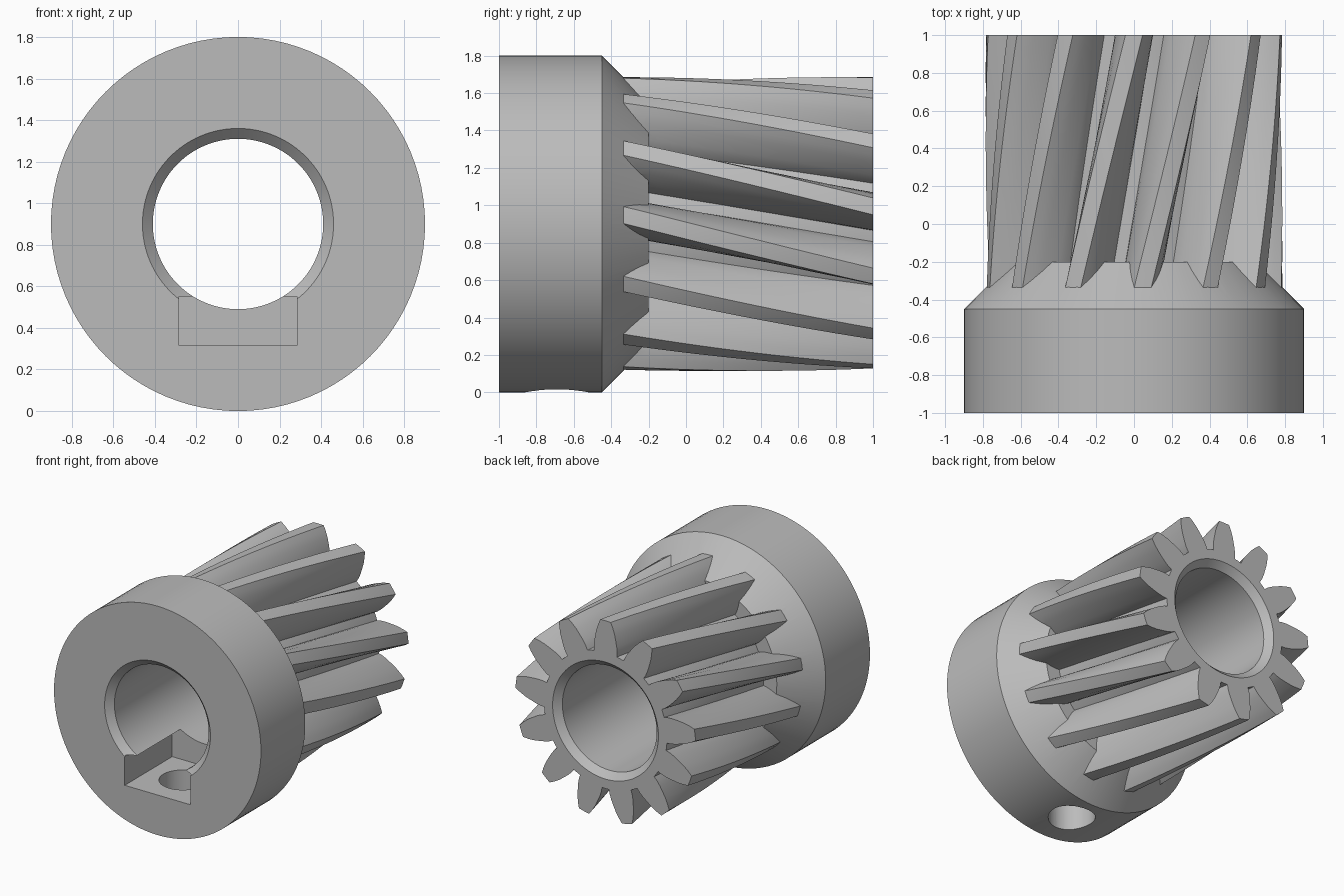
import bpy, bmesh
from math import sin, cos, pi, radians

if "Cube" in bpy.data.objects:
    bpy.data.objects.remove(bpy.data.objects["Cube"], do_unlink=True)

AXIS_Z = 0.9          # height of the shaft axis, which runs along y
TEETH = 13
TWIST = radians(18.2)  # helix turn per unit of length

steel = bpy.data.materials.new("plain_grey_steel")
steel.use_nodes = True
GREY = (0.5, 0.5, 0.5, 1)
steel.diffuse_color = GREY
steel.node_tree.nodes["Principled BSDF"].inputs["Base Color"].default_value = GREY


def polar(angle, r, y):
    """Point at an angle measured from straight up towards +x."""
    return (r * sin(angle), y, AXIS_Z + r * cos(angle))


def loft(name, rings):
    """Closed solid through equal-length rings of points."""
    bm = bmesh.new()
    loops = [[bm.verts.new(p) for p in ring] for ring in rings]
    n = len(loops[0])
    for a, b in zip(loops, loops[1:]):
        for i in range(n):
            j = (i + 1) % n
            bm.faces.new((a[i], a[j], b[j], b[i]))
    bm.faces.new(loops[0])
    bm.faces.new(loops[-1])
    bmesh.ops.recalc_face_normals(bm, faces=bm.faces)
    mesh = bpy.data.meshes.new(name)
    bm.to_mesh(mesh)
    bm.free()
    mesh.materials.append(steel)
    obj = bpy.data.objects.new(name, mesh)
    bpy.context.collection.objects.link(obj)
    return obj


def turned(name, profile, sides=96):
    """Round solid from (y, radius) pairs."""
    return loft(name, [[polar(2 * pi * i / sides, r, y) for i in range(sides)]
                       for y, r in profile])


def combine(target, tool, operation):
    mod = target.modifiers.new(tool.name, "BOOLEAN")
    mod.operation = operation
    mod.solver = "EXACT"
    mod.object = tool
    bpy.context.view_layer.objects.active = target
    bpy.ops.object.modifier_apply(modifier=mod.name)
    bpy.data.objects.remove(tool, do_unlink=True)


# Hub with a bevelled shoulder
pinion = turned("helical_pinion", [(-1, 0.9), (-0.45, 0.9), (-0.2, 0.65)])

# Toothed section: one flank mirrored, repeated round the axis, then twisted
flank = [(10.6, 0.535), (10.2, 0.57), (9.2, 0.61), (7.95, 0.65),
         (6.5, 0.70), (4.9, 0.745), (3.3, 0.785)]
tooth = ([(-a, r) for a, r in flank] + [(0, 0.785)]
         + [(a, r) for a, r in reversed(flank)] + [(180 / TEETH, 0.535)])
outline = [(radians(a) + 2 * pi * k / TEETH, r) for k in range(TEETH) for a, r in tooth]
STEPS = 24
levels = [-0.6 + 1.6 * i / STEPS for i in range(STEPS + 1)]
gear = loft("teeth", [[polar(a + TWIST * (y - 1), r, y) for a, r in outline]
                      for y in levels])
combine(pinion, gear, "UNION")

# Through bore, chamfered at both ends
bore = turned("bore", [(-1.05, 0.51), (-0.95, 0.41), (0.95, 0.41), (1.05, 0.51)])
combine(pinion, bore, "DIFFERENCE")

# Keyway in the floor of the bore
W = 0.285
keyway = loft("keyway", [[(-W, y, 0.315), (W, y, 0.315), (W, y, 0.55), (-W, y, 0.55)]
                         for y in (-1.1, -0.41)])
combine(pinion, keyway, "DIFFERENCE")

# Screw hole from the keyway down through the rim
hole = loft("screw_hole", [[(0.168 * cos(2 * pi * i / 48), -0.69 + 0.168 * sin(2 * pi * i / 48), z)
                            for i in range(48)] for z in (-0.1, 0.45)])
combine(pinion, hole, "DIFFERENCE")

# Smooth curved surfaces, sharp machined edges
bpy.ops.object.select_all(action="DESELECT")
pinion.select_set(True)
bpy.context.view_layer.objects.active = pinion
bpy.ops.object.shade_smooth_by_angle(angle=radians(28))
